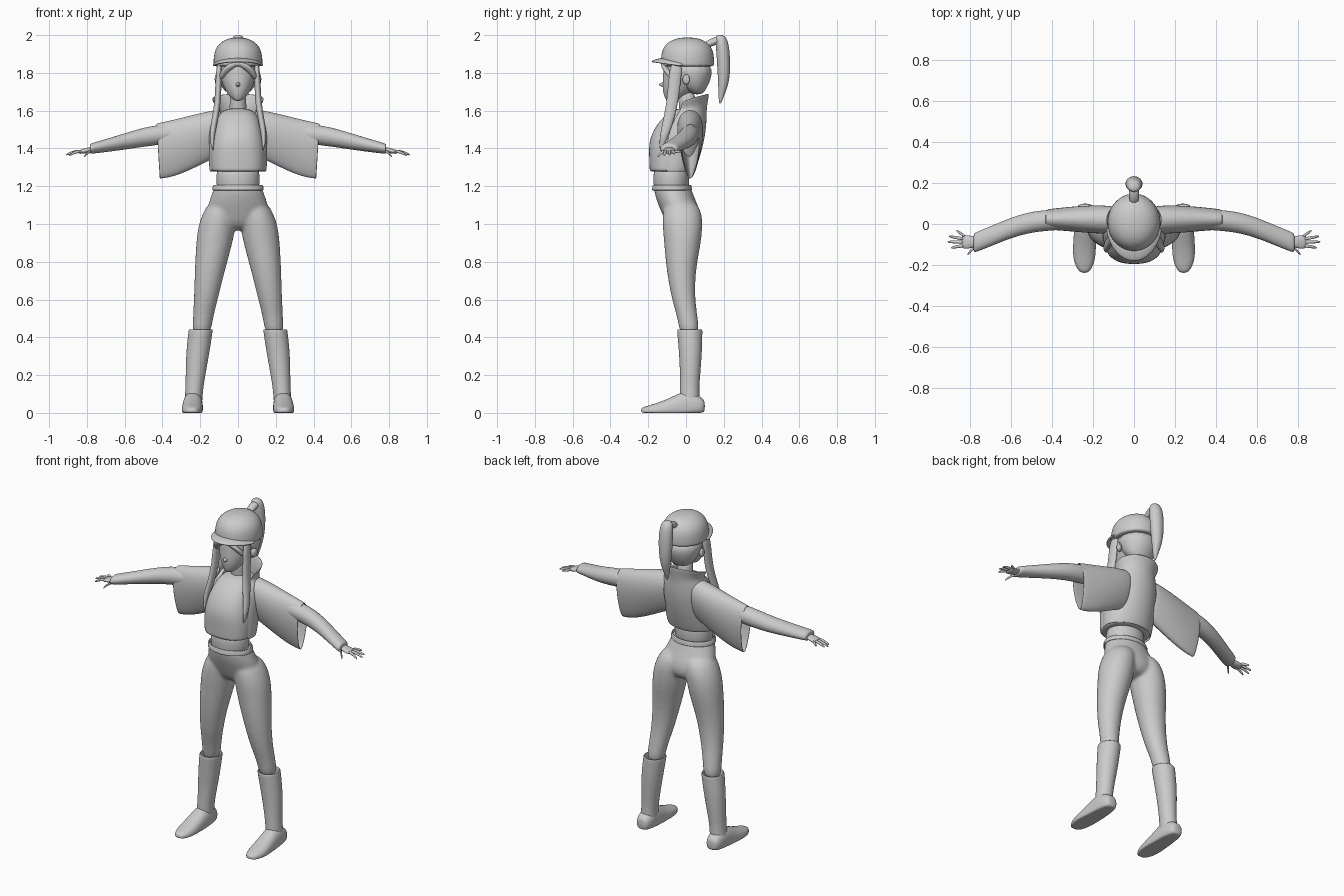
import bpy, bmesh
from math import sin, cos, pi, radians
from mathutils import Vector

X, Y, Z = Vector((1, 0, 0)), Vector((0, 1, 0)), Vector((0, 0, 1))


def skin(name, rings, closed=True, caps=True, thick=0, sub=2, mirror=False):
    """Skin a surface over rows of points."""
    bm = bmesh.new()
    vs = [[bm.verts.new((p[0], p[1], max(p[2], 0))) for p in r] for r in rings]
    n = len(vs[0])
    for a, b in zip(vs, vs[1:]):
        for i in range(n if closed else n - 1):
            j = (i + 1) % n
            bm.faces.new((a[i], a[j], b[j], b[i]))
    if caps and closed:
        bm.faces.new(vs[0])
        bm.faces.new(vs[-1])
    bmesh.ops.recalc_face_normals(bm, faces=bm.faces)
    for f in bm.faces:
        f.smooth = True
    me = bpy.data.meshes.new(name)
    bm.to_mesh(me)
    bm.free()
    ob = bpy.data.objects.new(name, me)
    bpy.context.collection.objects.link(ob)
    if mirror:
        m = ob.modifiers.new("mirror", 'MIRROR')
        m.use_mirror_merge = False
    if thick:
        m = ob.modifiers.new("thickness", 'SOLIDIFY')
        m.thickness, m.offset = thick, 0
    if sub:
        m = ob.modifiers.new("smooth", 'SUBSURF')
        m.levels = m.render_levels = sub
    return ob


def tube(name, secs, u=X, v=Y, n=16, p=2.0, **kw):
    """Tube through sections (x, y, z, radius along u, radius along v)."""
    def pw(c):
        return (1 if c > 0 else -1) * abs(c) ** (2 / p)
    rings = []
    for x, y, z, a, b in secs:
        rings.append([Vector((x, y, z)) + u * a * pw(cos(2 * pi * i / n)) + v * b * pw(sin(2 * pi * i / n))
                      for i in range(n)])
    return skin(name, rings, **kw)


# Head, nose, ears, neck
tube("head", [(0, -.085, 1.65, .015, .018), (0, -.06, 1.672, .045, .055), (0, -.038, 1.71, .07, .088),
              (0, -.018, 1.76, .092, .108), (0, 0, 1.81, .102, .122), (0, 0, 1.88, .1, .12)])
tube("nose", [(0, -.10, 1.74, .018, .022), (0, -.128, 1.738, .012, .012), (0, -.145, 1.737, .003, .003)], u=X, v=Z, n=8)
tube("ear", [(.09, -.005, 1.76, .016, .022), (.112, 0, 1.765, .02, .03), (.124, .008, 1.768, .014, .024)],
     u=Y, v=Z, n=10, mirror=True)
tube("neck", [(0, .02, 1.54, .055, .055), (0, .01, 1.62, .043, .045), (0, 0, 1.71, .045, .05)])

# Hair: back of head, fringe, long front locks, ponytail
tube("back_hair", [(0, .06, 1.685, .05, .03), (0, .045, 1.72, .088, .066), (0, .035, 1.78, .113, .106),
                   (0, .02, 1.86, .118, .12)])
tube("fringe", [(.01, -.118, 1.86, .02, .018), (.035, -.118, 1.835, .035, .016), (.07, -.1, 1.81, .026, .02),
                (.096, -.065, 1.76, .008, .02)], n=10, mirror=True)
tube("front_lock", [(.098, -.05, 1.86, .015, .035), (.103, -.06, 1.76, .017, .035), (.107, -.072, 1.64, .018, .033),
                    (.125, -.095, 1.54, .018, .03), (.14, -.118, 1.46, .015, .024), (.132, -.135, 1.385, .003, .005)],
     n=10, mirror=True)
tube("hair_tie", [(0, .09, 1.935, .022, .022), (0, .135, 1.965, .024, .022), (0, .18, 1.972, .03, .022)], u=X, v=Z, n=12)
tube("ponytail", [(0, .178, 2.002, .016, .016), (0, .185, 1.985, .036, .033), (0, .195, 1.93, .043, .036),
                  (0, .2, 1.84, .042, .036), (0, .2, 1.75, .032, .03), (0, .187, 1.68, .016, .016),
                  (0, .18, 1.635, .004, .004)])

# Cap and its brim
tube("cap", [(0, .008, 1.832, .128, .14), (0, .008, 1.84, .133, .144), (0, .008, 1.89, .132, .144),
             (0, .008, 1.935, .12, .132), (0, .008, 1.97, .085, .098), (0, .008, 1.988, .035, .04)])
angles = [radians(-80 + 10 * i) for i in range(17)]
skin("cap_brim", [[(rx * sin(t), .008 - ry * cos(t), z + dz * cos(t)) for t in angles]
                  for rx, ry, z, dz in ((.122, .13, 1.84, .035), (.131, .16, 1.837, .032), (.136, .19, 1.832, .026))],
     closed=False, thick=.012)

# Shirt and bare waist
tube("shirt", [(0, -.078, 1.275, .14, .114), (0, -.076, 1.285, .144, .117), (0, -.07, 1.36, .148, .126),
               (0, -.058, 1.44, .142, .14), (0, -.03, 1.52, .125, .132), (0, -.005, 1.58, .105, .102),
               (0, .01, 1.615, .06, .065)], p=2.5, n=24)
tube("waist", [(0, -.078, 1.15, .115, .093), (0, -.078, 1.23, .116, .097), (0, -.075, 1.32, .12, .1)])

# Jacket back with standing collar, open at the front
rows = []
for z, yc, rx, ry, drop in ((1.275, -.065, .148, .108, 0), (1.34, -.055, .151, .12, 0), (1.43, -.045, .152, .136, 0),
                            (1.52, -.025, .148, .13, 0), (1.585, 0, .128, .105, 0), (1.63, .01, .108, .098, .03),
                            (1.692, .02, .137, .1, .045)):
    ts = [radians(115) * (i / 10 - 1) for i in range(21)]
    rows.append([(rx * sin(t), yc + ry * cos(t), z - drop * (t / 2) ** 2) for t in ts])
skin("jacket", rows, closed=False, thick=.008)

# Wide hanging sleeves, narrower toward the bottom edge
rows = []
for x, top, bot, yc, w in ((.09, 1.605, 1.37, .02, .075), (.16, 1.594, 1.335, .022, .08), (.26, 1.57, 1.285, .024, .074),
                           (.36, 1.545, 1.252, .024, .063), (.435, 1.53, 1.24, .022, .056)):
    ring = []
    for i in range(20):
        c, s = cos(2 * pi * i / 20), sin(2 * pi * i / 20)
        ring.append((x - .018 * (1 - s) / 2 * (x > .3), yc + w * c * (.8 + .25 * s),
                     (top + bot) / 2 + (top - bot) / 2 * s))
    rows.append(ring)
skin("wide_sleeve", rows, caps=False, thick=.008, mirror=True)

# Arms with cuffs, palms, fingers
tube("arm", [(.15, .03, 1.5, .05, .05), (.43, .02, 1.472, .052, .055), (.52, .005, 1.455, .052, .05),
             (.6, -.018, 1.437, .051, .044), (.7, -.06, 1.415, .05, .035), (.775, -.09, 1.4, .05, .029),
             (.785, -.093, 1.398, .046, .025)], u=Y, v=Z, mirror=True)
tube("palm", [(.76, -.085, 1.395, .022, .014), (.79, -.088, 1.392, .03, .015), (.825, -.088, 1.384, .036, .013),
              (.845, -.085, 1.38, .032, .009)], u=Y, v=Z, n=12, mirror=True)
fingers = (("little_finger", .825, -.06, .868, -.032, 1.378), ("ring_finger", .83, -.073, .905, -.06, 1.37),
           ("middle_finger", .83, -.088, .912, -.087, 1.365), ("index_finger", .83, -.105, .895, -.116, 1.362),
           ("thumb", .775, -.11, .815, -.15, 1.355))
for name, x0, y0, x1, y1, z1 in fingers:
    secs = []
    for f, r in ((0, .009), (.35, .009), (.75, .0075), (1, .004)):
        secs.append((x0 + (x1 - x0) * f, y0 + (y1 - y0) * f, 1.386 + (z1 - 1.386) * f * f, r, r))
    tube(name, secs, u=Y, v=Z, n=8, sub=1, mirror=True)

# Trousers: pelvis and both legs fused into one smooth surface
parts = [tube("trousers", [(0, -.074, 1.205, .125, .096), (0, -.073, 1.19, .128, .1), (0, -.055, 1.13, .152, .105),
                           (0, -.025, 1.06, .172, .105), (0, -.015, 1.0, .14, .09), (0, -.015, .965, .05, .05)],
              n=20, sub=0)]
for s in (-1, 1):
    parts.append(tube("trouser_leg", [(s * .075, -.03, 1.13, .07, .08), (s * .095, -.02, 1.06, .092, .106),
                                      (s * .112, -.018, .99, .1, .107), (s * .125, -.018, .9, .098, .099),
                                      (s * .15, -.027, .75, .08, .077), (s * .17, -.014, .6, .064, .062),
                                      (s * .186, .01, .5, .053, .054), (s * .195, .02, .4, .05, .052)], n=20, sub=0))
bpy.ops.object.select_all(action='DESELECT')
for ob in parts:
    ob.select_set(True)
bpy.context.view_layer.objects.active = parts[0]
bpy.ops.object.join()
trousers = parts[0]
m = trousers.modifiers.new("round", 'SUBSURF')
m.levels = m.render_levels = 2
m = trousers.modifiers.new("fuse", 'REMESH')
m.mode, m.voxel_size, m.use_smooth_shade = 'VOXEL', .009, True
m = trousers.modifiers.new("relax", 'SMOOTH')
m.factor, m.iterations = .5, 8
tube("waistband", [(0, -.074, 1.178, .134, .104), (0, -.074, 1.19, .133, .102), (0, -.074, 1.208, .129, .099)],
     caps=False, thick=.008, n=24)

# Boots: shafts and feet
tube("boot_shaft", [(.197, .02, .443, .061, .064), (.199, .02, .425, .061, .064), (.213, .024, .32, .059, .058),
                    (.225, .022, .2, .049, .05), (.232, .018, .12, .043, .048), (.237, .02, .05, .045, .05)],
     caps=False, thick=.008, mirror=True)
tube("boot_foot", [(.238, .1, .035, .025, .03), (.238, .085, .035, .042, .045), (.238, .04, .04, .052, .07),
                   (.239, -.02, .035, .054, .08), (.241, -.08, .02, .056, .062), (.243, -.15, .012, .058, .042),
                   (.243, -.205, .01, .045, .028), (.242, -.24, .01, .02, .016)],
     u=X, v=Z, p=2.3, mirror=True)
